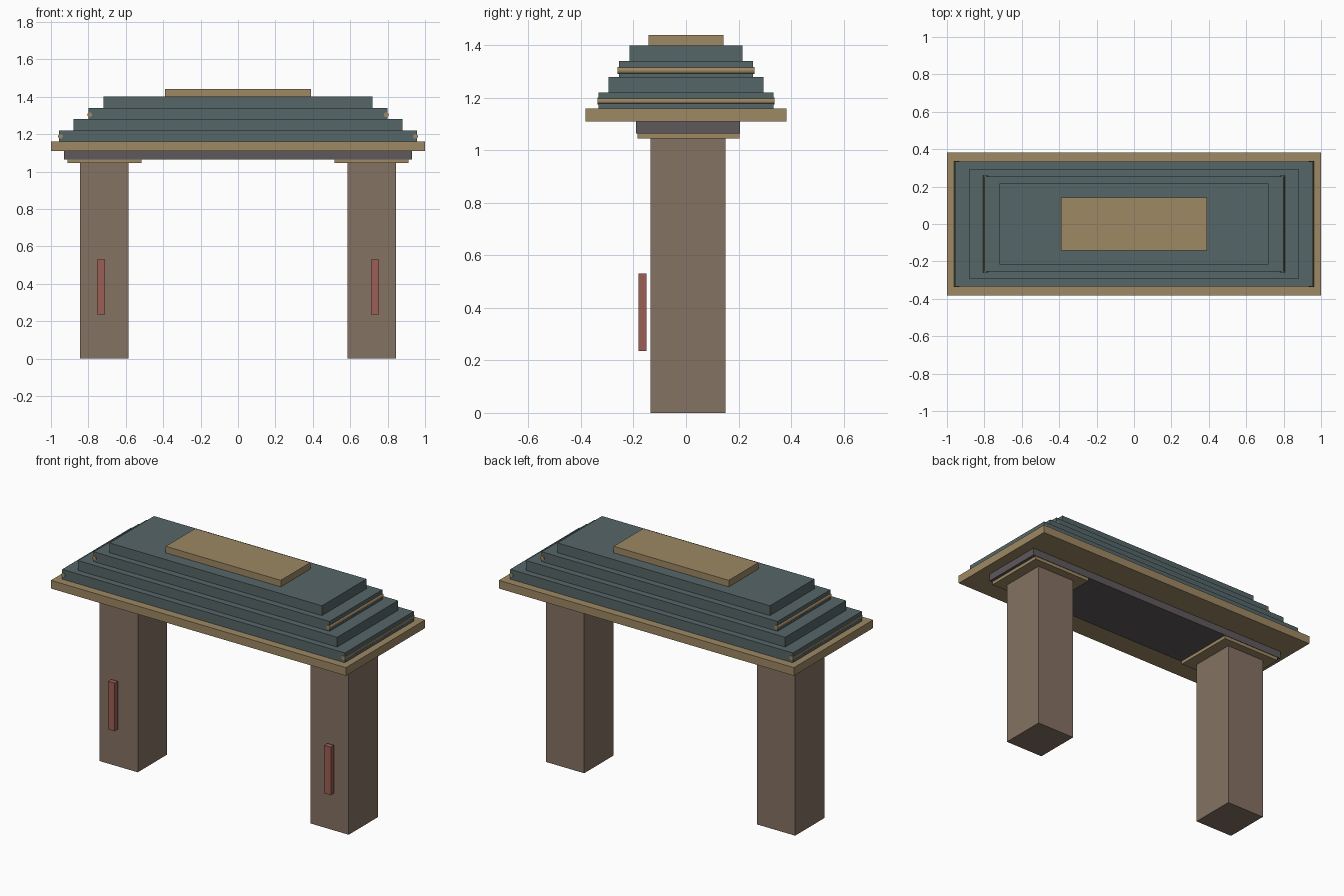
import bpy, math

if "Cube" in bpy.data.objects:
    bpy.data.objects.remove(bpy.data.objects["Cube"])

def material(name, rgb):
    m = bpy.data.materials.new(name)
    m.diffuse_color = (*rgb, 1)
    m.use_nodes = True
    m.node_tree.nodes["Principled BSDF"].inputs["Base Color"].default_value = m.diffuse_color
    return m

WOOD = material("brown_wood", (0.235, 0.168, 0.125))
TAN = material("tan_trim", (0.34, 0.246, 0.125))
SLATE = material("slate_roof", (0.093, 0.133, 0.138))
DARK = material("dark_beam", (0.114, 0.098, 0.105))
RED = material("red_plaque", (0.33, 0.114, 0.091))

def box(name, x, y, z, mat):
    """Box from (min, max) ranges on each axis."""
    centre = [(a + b) / 2 for a, b in (x, y, z)]
    bpy.ops.mesh.primitive_cube_add(size=1, location=centre)
    o = bpy.context.object
    o.name = name
    o.scale = [b - a for a, b in (x, y, z)]
    bpy.ops.object.transform_apply(location=False, rotation=False, scale=True)
    o.data.materials.append(mat)
    return o

def slab(name, half_x, half_y, z0, z1, mat):
    return box(name, (-half_x, half_x), (-half_y, half_y), (z0, z1), mat)

def edge_roll(name, x, z, half_y):
    """Thin round trim running front to back at a roof end."""
    bpy.ops.mesh.primitive_cylinder_add(vertices=12, radius=0.013, depth=2 * half_y,
                                        location=(x, 0, z), rotation=(math.pi / 2, 0, 0))
    o = bpy.context.object
    o.name = name
    o.data.materials.append(TAN)
    bpy.ops.object.shade_smooth_by_angle()

# Pillars, capitals and front plaques, mirrored left and right
for side, s in (("left", -1), ("right", 1)):
    def span(a, b):
        return tuple(sorted((s * a, s * b)))
    box(side + "_pillar", span(0.585, 0.845), (-0.135, 0.15), (0, 1.045), WOOD)
    box(side + "_capital", span(0.515, 0.912), (-0.185, 0.203), (1.045, 1.065), TAN)
    box(side + "_plaque", span(0.71, 0.755), (-0.18, -0.15), (0.235, 0.53), RED)
    # Trim rolls on the first and third roof tiers
    edge_roll(side + "_lower_roll", s * 0.949, 1.188, 0.337)
    edge_roll(side + "_upper_roll", s * 0.793, 1.304, 0.26)

# Cross beam and eaves
box("cross_beam", (-0.93, 0.93), (-0.19, 0.206), (1.065, 1.11), DARK)
slab("eaves", 1.0, 0.383, 1.11, 1.16, TAN)

# Stepped roof tiers
for i in range(4):
    slab(f"roof_tier_{i + 1}", 0.958 - 0.0793 * i, 0.334 - 0.0395 * i,
         1.16 + 0.06 * i, 1.22 + 0.06 * i, SLATE)

# Ridge cap
slab("ridge_cap", 0.39, 0.143, 1.40, 1.44, TAN)
